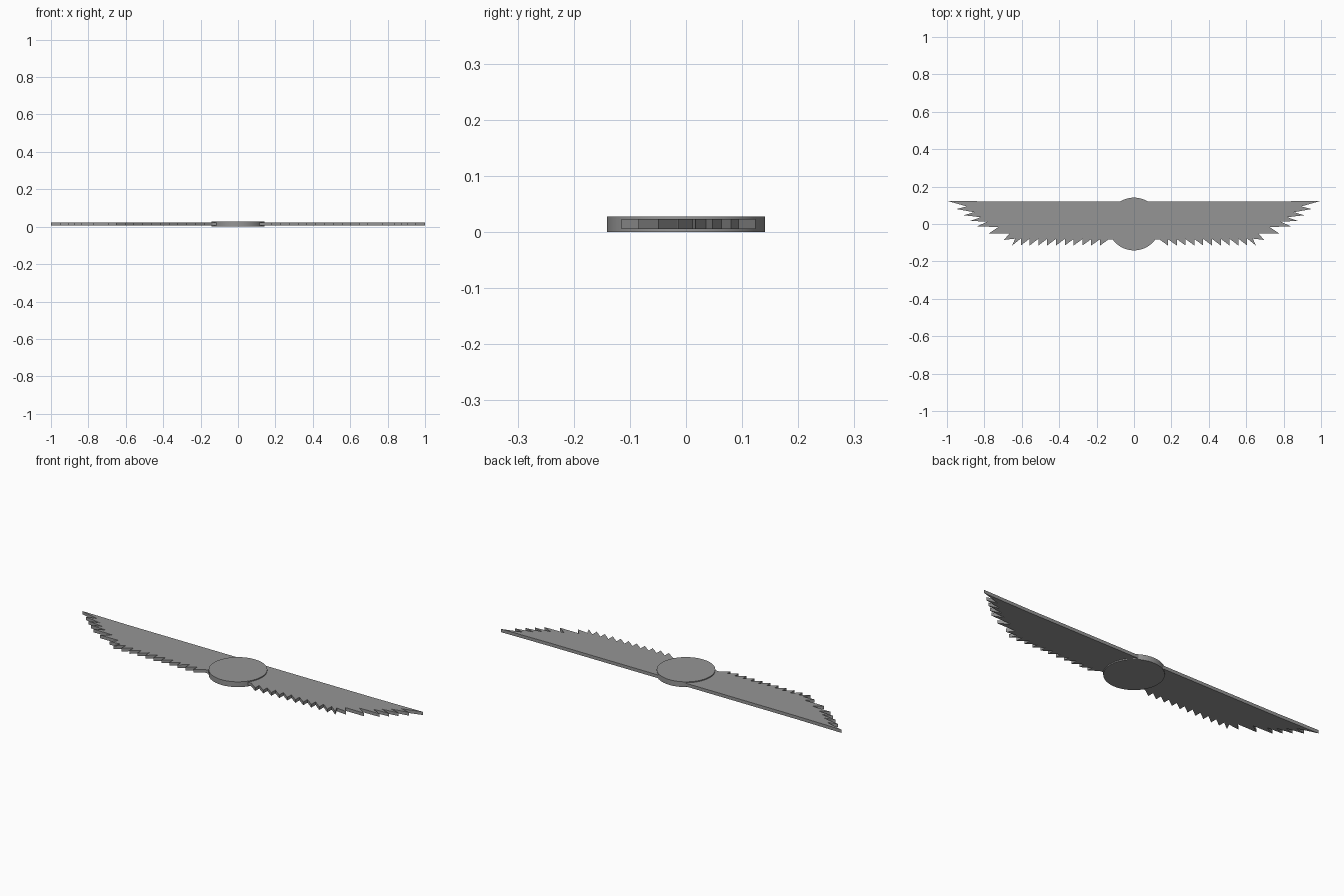
import bpy
import bmesh

cube = bpy.data.objects.get("Cube")
if cube:
    bpy.data.objects.remove(cube, do_unlink=True)

grey = bpy.data.materials.new("stone_grey")
grey.use_nodes = True
grey.diffuse_color = (0.3, 0.3, 0.3, 1)
grey.node_tree.nodes["Principled BSDF"].inputs["Base Color"].default_value = (0.3, 0.3, 0.3, 1)


def extruded(name, outline, z0, z1):
    """Flat outline raised into a slab."""
    bm = bmesh.new()
    face = bm.faces.new([bm.verts.new((x, y, z0)) for x, y in outline])
    raised = bmesh.ops.extrude_face_region(bm, geom=[face])["geom"]
    verts = [v for v in raised if isinstance(v, bmesh.types.BMVert)]
    bmesh.ops.translate(bm, verts=verts, vec=(0, 0, z1 - z0))
    bmesh.ops.recalc_face_normals(bm, faces=bm.faces)
    mesh = bpy.data.meshes.new(name)
    bm.to_mesh(mesh)
    bm.free()
    mesh.materials.append(grey)
    obj = bpy.data.objects.new(name, mesh)
    bpy.context.collection.objects.link(obj)
    return obj


# Short feathers along the trailing edge: a notch, then a tip leaning outward
trailing = [(0, -0.08)]
for i in range(11):
    x = 0.135 + 0.047 * i
    trailing += [(x, -0.082 + 0.0004 * i), (x + 0.047, -0.115)]

# Long feathers fanning up to the wing tip
fan = [(0.635, -0.078), (0.695, -0.085), (0.665, -0.05), (0.775, -0.05),
       (0.725, -0.016), (0.84, -0.013), (0.785, 0.012), (0.875, 0.017),
       (0.82, 0.036), (0.91, 0.047), (0.855, 0.063), (0.95, 0.08),
       (0.895, 0.094), (1.0, 0.124), (0.73, 0.12), (0, 0.12)]

for name, side in (("left_wing", 1), ("right_wing", -1)):
    extruded(name, [(side * x, y) for x, y in trailing + fan], 0.006, 0.023)

# Central disc, thicker than the wings
bpy.ops.mesh.primitive_cylinder_add(vertices=64, radius=0.141, depth=0.028, location=(0, 0, 0.014))
disc = bpy.context.object
disc.name = "sun_disc"
disc.data.materials.append(grey)
bpy.ops.object.shade_smooth_by_angle()
